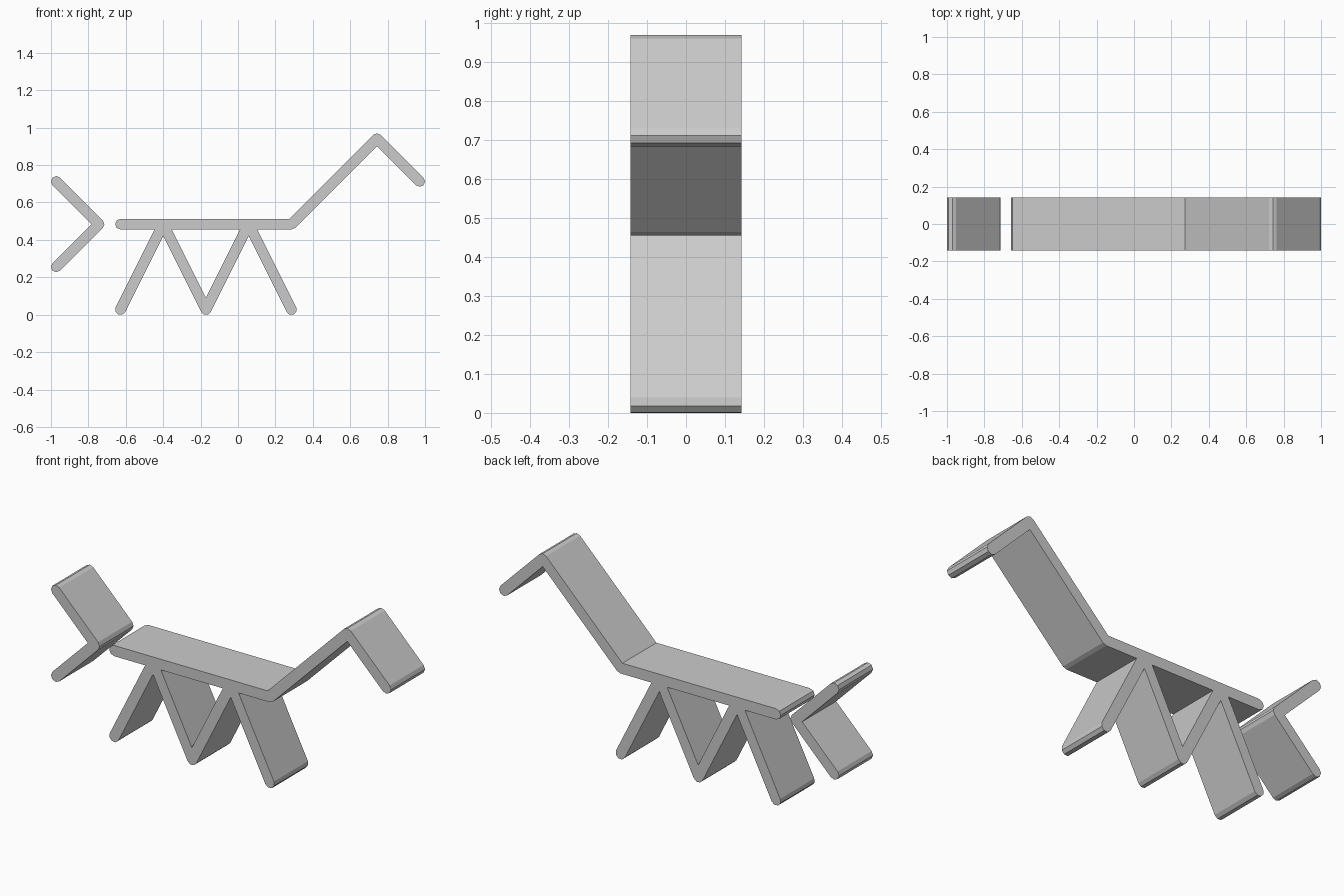
import bpy
import bmesh
import math
from mathutils import Vector

if "Cube" in bpy.data.objects:
    bpy.data.objects.remove(bpy.data.objects["Cube"], do_unlink=True)

UNIT = 2 / 8.75          # grid step of the design
RADIUS = UNIT / 8        # half thickness of every plank
HALF_DEPTH = UNIT * 0.625
DROP = 0.0015            # rests the faceted feet on the ground
STEP = math.pi / 4       # facet angle of the rounded ends

grey = bpy.data.materials.new("plain_grey")
grey.use_nodes = True
grey.diffuse_color = (0.6, 0.6, 0.6, 1)
grey.node_tree.nodes["Principled BSDF"].inputs["Base Color"].default_value = (0.6, 0.6, 0.6, 1)


def arc(center, start, sweep):
    """Points around a centre, in facets of about STEP."""
    count = max(1, round(abs(sweep) / STEP))
    angles = [start + sweep * i / count for i in range(count + 1)]
    return [center + RADIUS * Vector((math.cos(a), math.sin(a))) for a in angles]


def left_side(path):
    """Left offset of a path: rounded outer corners, mitred inner corners, round end."""
    dirs = [(b - a).normalized() for a, b in zip(path, path[1:])]
    normals = [Vector((-d.y, d.x)) for d in dirs]
    points = []
    for p, n1, n2 in zip(path[1:], normals, normals[1:]):
        cross = n1.x * n2.y - n1.y * n2.x
        if cross < 0:
            points += arc(p, math.atan2(n1.y, n1.x), math.atan2(cross, n1.dot(n2)))
        else:
            points.append(p + (n1 + n2) * RADIUS / (1 + n1.dot(n2)))
    end = normals[-1]
    return points + arc(path[-1], math.atan2(end.y, end.x), -math.pi)


def bent_plank(name, steps):
    """Extrude a thick rounded path, given in grid steps, across the depth."""
    path = [Vector((x * UNIT - 1 + RADIUS, z * UNIT + RADIUS - DROP)) for x, z in steps]
    outline = left_side(path) + left_side(path[::-1])
    bm = bmesh.new()
    face = bm.faces.new([bm.verts.new((p.x, -HALF_DEPTH, p.y)) for p in outline])
    result = bmesh.ops.extrude_face_region(bm, geom=[face])
    moved = [v for v in result["geom"] if isinstance(v, bmesh.types.BMVert)]
    bmesh.ops.translate(bm, verts=moved, vec=(0, 2 * HALF_DEPTH, 0))
    bmesh.ops.recalc_face_normals(bm, faces=bm.faces)
    mesh = bpy.data.meshes.new(name)
    bm.to_mesh(mesh)
    bm.free()
    mesh.materials.append(grey)
    obj = bpy.data.objects.new(name, mesh)
    bpy.context.collection.objects.link(obj)
    return obj


# Detached chevron tail
bent_plank("tail", [(0, 3), (1, 2), (0, 1)])
# Back, rising neck and drooping head
bent_plank("body_neck_head", [(1.5, 2), (5.5, 2), (7.5, 4), (8.5, 3)])
# Zigzag legs
bent_plank("legs", [(1.5 + i, 2 * (i % 2)) for i in range(5)])
